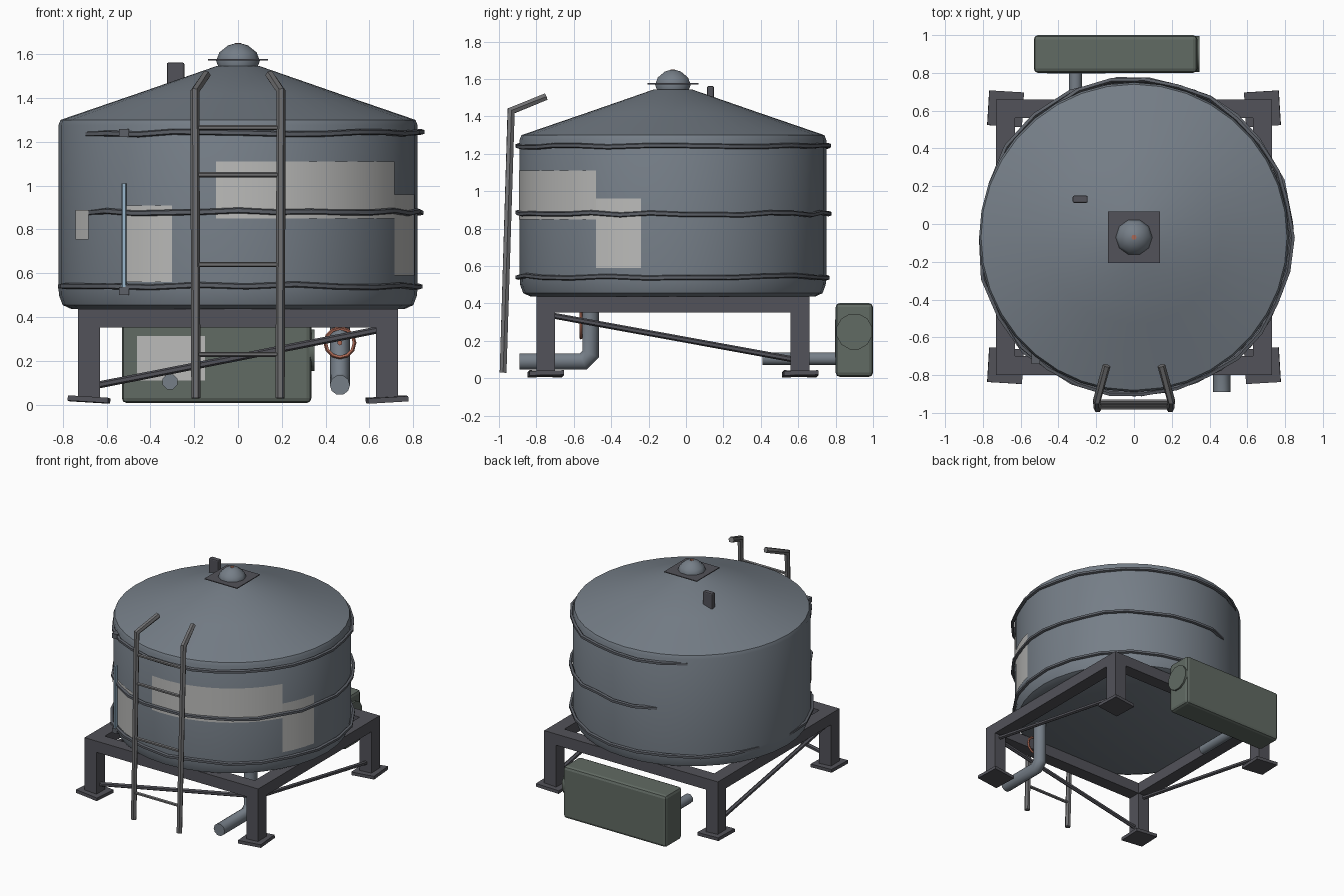
import bpy, math, random
from mathutils import Vector, Matrix

if "Cube" in bpy.data.objects:
    bpy.data.objects.remove(bpy.data.objects["Cube"])

random.seed(4)
CY = -0.07   # tank axis in y


def mat(name, rgb):
    m = bpy.data.materials.new(name)
    m.diffuse_color = (*rgb, 1)
    m.use_nodes = True
    m.node_tree.nodes["Principled BSDF"].inputs["Base Color"].default_value = m.diffuse_color
    return m


STEEL = mat("blue_steel", (0.18, 0.21, 0.245))
DARK = mat("dark_frame", (0.085, 0.085, 0.1))
BAND = mat("band_steel", (0.11, 0.12, 0.14))
RAIL = mat("ladder_grey", (0.16, 0.16, 0.165))
GREEN = mat("green_grey", (0.12, 0.145, 0.125))
PALE = mat("pale_paint", (0.5, 0.5, 0.49))
RED = mat("rusty_red", (0.4, 0.14, 0.09))
BLUE = mat("glass_blue", (0.33, 0.48, 0.62))


def mesh(name, verts, faces, m, smooth=None):
    me = bpy.data.meshes.new(name)
    me.from_pydata([tuple(v) for v in verts], [], faces)
    me.update()
    o = bpy.data.objects.new(name, me)
    bpy.context.collection.objects.link(o)
    me.materials.append(m)
    if smooth:
        for s in bpy.context.selected_objects:
            s.select_set(False)
        o.select_set(True)
        bpy.context.view_layer.objects.active = o
        bpy.ops.object.shade_smooth_by_angle(angle=math.radians(smooth))
    return o


def box(name, lo, hi, m, bevel=0, rot=(0, 0, 0)):
    bpy.ops.mesh.primitive_cube_add(size=1, location=[(a + b) / 2 for a, b in zip(lo, hi)], rotation=rot)
    o = bpy.context.object
    o.name = name
    o.scale = [b - a for a, b in zip(lo, hi)]
    o.data.materials.append(m)
    if bevel:
        bpy.ops.object.transform_apply(location=False, rotation=False, scale=True)
        b = o.modifiers.new("bevel", "BEVEL")
        b.width, b.segments = bevel, 2
    return o


def lathe(name, profile, n, m, smooth=None):
    """Revolve (radius, z) points about the tank axis and cap both ends."""
    v = [(r * math.cos(2 * math.pi * k / n), CY + r * math.sin(2 * math.pi * k / n), z)
         for r, z in profile for k in range(n)]
    f = [(i * n + k, i * n + (k + 1) % n, (i + 1) * n + (k + 1) % n, (i + 1) * n + k)
         for i in range(len(profile) - 1) for k in range(n)]
    f += [tuple(reversed(range(n))), tuple(range(len(v) - n, len(v)))]
    return mesh(name, v, f, m, smooth)


def tube(name, pts, r, m, n=8, smooth=50, closed=False):
    """Sweep an n-sided section along a polyline with mitred joints."""
    pts = [Vector(p) for p in pts]
    c, v = len(pts), []
    for i, p in enumerate(pts):
        a = pts[i - 1] if (i or closed) else p
        b = pts[(i + 1) % c] if (i < c - 1 or closed) else p
        d0, d1 = (p - a).normalized(), (b - p).normalized()
        t = (d0 + d1).normalized()
        stretch = 1 / max(0.5, t.dot(d1 if d1.length else d0))
        ref = Vector((0, 0, 1)) if abs(t.z) < 0.6 else Vector((1, 0, 0))
        if name.startswith(("ladder", "drain", "valve")):
            ref = Vector((1, 0, 0)) if not closed else Vector((0, 1, 0))
        s = t.cross(ref).normalized()
        u = s.cross(t)
        for k in range(n):
            w = 2 * math.pi * (k + 0.5) / n
            v.append(p + s * (r * stretch * math.cos(w)) + u * (r * math.sin(w)))
    f = [(i * n + k, i * n + (k + 1) % n, ((i + 1) % c) * n + (k + 1) % n, ((i + 1) % c) * n + k)
         for i in range(c if closed else c - 1) for k in range(n)]
    if not closed:
        f += [tuple(reversed(range(n))), tuple(range(len(v) - n, len(v)))]
    return mesh(name, v, f, m, smooth)


def on_tank(deg, r, z):
    a = math.radians(deg)
    return (r * math.cos(a), CY + r * math.sin(a), z)


def panel(name, a0, a1, z0, z1):
    """Painted patch following the tank wall."""
    n = max(2, int((a1 - a0) / 5))
    v = [on_tank(a0 + (a1 - a0) * k / n, 0.824, z) for z in (z0, z1) for k in range(n + 1)]
    f = [(k, k + 1, n + 2 + k, n + 1 + k) for k in range(n)]
    return mesh(name, v, f, PALE, 40)


# Tank body with conical roof, and cap on top
lathe("tank_body", [(0.76, 0.437), (0.80, 0.455), (0.817, 0.50), (0.82, 0.55), (0.82, 1.275),
                    (0.81, 1.30), (0.46, 1.42), (0.10, 1.545)], 36, STEEL, 35)
lathe("roof_cap", [(0.085, 1.53), (0.10, 1.57), (0.085, 1.608), (0.045, 1.64), (0.01, 1.65)], 10, STEEL, 50)
lathe("cap_pin", [(0.014, 1.645), (0.014, 1.652)], 6, RED)
box("cap_plate", (-0.137, CY - 0.137, 1.572), (0.137, CY + 0.137, 1.578), DARK)
box("roof_vent", (-0.325, 0.112, 1.40), (-0.245, 0.15, 1.562), DARK, 0.008)

# Uneven hoops around the tank
for name, z, a0, a1 in (("upper_hoop", 1.24, 212, 483), ("middle_hoop", 0.88, 212, 468), ("lower_hoop", 0.543, 180, 520)):
    n = 22
    path = [on_tank(a0 + (a1 - a0) * k / n, 0.834 + random.uniform(-0.008, 0.008) if 0 < k < n else 0.81,
                    z + random.uniform(-0.007, 0.007)) for k in range(n + 1)]
    tube(name, path, 0.014, BAND, 5, 20)

# Painted patches
panel("front_patch", 231.5, 248.5, 0.56, 0.91)
panel("small_patch", 206, 214, 0.755, 0.89)
panel("long_patch", 263, 330, 0.85, 1.11)
panel("side_patch", 330, 348, 0.59, 0.96)

# Support frame: beams, legs and feet
for y in (-0.80, 0.56):
    box("cross_beam", (-0.73, y, 0.352), (0.73, y + 0.10, 0.437), DARK)
for x in (-0.73, 0.63):
    box("side_beam", (x, -0.71, 0.352), (x + 0.10, 0.57, 0.437), DARK)
for sx in (-1, 1):
    for cy in (-0.75, 0.61):
        cx = 0.68 * sx
        box("leg", (cx - 0.05, cy - 0.05, 0.03), (cx + 0.05, cy + 0.05, 0.36), DARK)
        box("foot", (cx - 0.092, cy - 0.092, 0.012), (cx + 0.092, cy + 0.092, 0.036), DARK,
            rot=(0.02 * sx, -0.06 * sx, 0.06 * sx))
    tube("side_brace", [(0.68 * sx, -0.71, 0.335), (0.68 * sx, 0.58, 0.10)], 0.016, DARK, 6)
tube("front_brace", [(-0.64, -0.75, 0.09), (0.64, -0.75, 0.342)], 0.016, DARK, 6)

# Ladder
for s in (-1, 1):
    tube("ladder_rail", [(0.192 * s, -0.978, 0.03), (0.197 * s, -0.935, 1.43), (0.145 * s, -0.75, 1.505)], 0.021, RAIL, 6)
for z in (0.23, 0.64, 1.05, 1.265):
    y = -0.978 + 0.043 * z / 1.43
    tube("rung", [(-0.195, y, z), (0.195, y, z)], 0.012, RAIL, 6)

# Sight gauge with brackets
tube("gauge_tube", [(-0.52, -0.725, 0.53), (-0.52, -0.725, 1.01)], 0.012, BLUE, 6)
for z in (0.52, 1.24):
    box("gauge_bracket", (-0.543, -0.74, z - 0.018), (-0.497, -0.68, z + 0.018), BAND)

# Drain pipe with hand wheel
tube("drain_pipe", [(0.465, -0.89, 0.09), (0.465, -0.55, 0.09), (0.465, -0.51, 0.13), (0.465, -0.51, 0.445)], 0.046, STEEL, 10)
tube("valve_wheel", [(0.465 + 0.066 * math.cos(k * math.pi / 6), -0.562, 0.283 + 0.066 * math.sin(k * math.pi / 6))
                     for k in range(12)], 0.009, RED, 5, closed=True)
tube("wheel_stem", [(0.465, -0.57, 0.283), (0.465, -0.50, 0.283)], 0.012, RED, 6)

# Pump housing behind the tank, end cover, patch and supply pipe
box("pump_housing", (-0.53, 0.80, 0.008), (0.335, 1.0, 0.402), GREEN, 0.022)
tube("end_cover", [(0.32, 0.90, 0.25), (0.348, 0.90, 0.25)], 0.098, GREEN, 12)
box("housing_patch", (-0.46, 0.797, 0.11), (-0.15, 0.80, 0.315), PALE)
tube("supply_pipe", [(-0.31, 0.41, 0.105), (-0.31, 0.81, 0.105)], 0.037, STEEL, 8)
